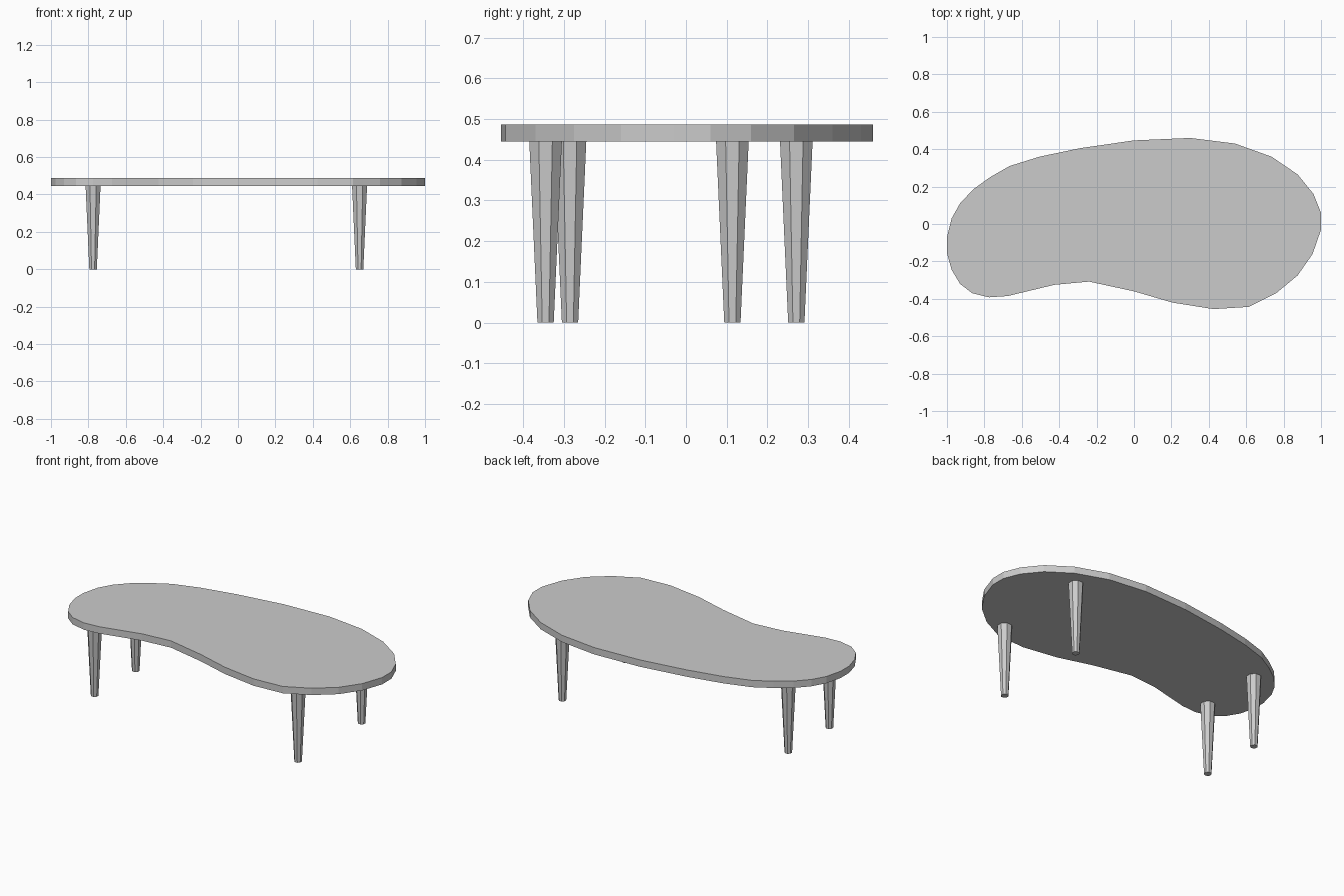
import bpy
import bmesh
from math import cos, pi
from mathutils import Matrix, Vector

cube = bpy.data.objects.get("Cube")
if cube:
    bpy.data.objects.remove(cube, do_unlink=True)

TOP_HEIGHT = 0.487
UNDERSIDE = 0.445
LEG_SIDES = 8


def make_material(name, colour):
    material = bpy.data.materials.new(name)
    material.use_nodes = True
    material.diffuse_color = colour
    material.node_tree.nodes["Principled BSDF"].inputs["Base Color"].default_value = colour
    return material


def finish_object(name, bm, material):
    """Turn a bmesh into a flat-shaded scene object."""
    bmesh.ops.recalc_face_normals(bm, faces=bm.faces)
    mesh = bpy.data.meshes.new(name)
    bm.to_mesh(mesh)
    bm.free()
    mesh.materials.append(material)
    part = bpy.data.objects.new(name, mesh)
    bpy.context.collection.objects.link(part)
    return part


def make_slab(name, outline, bottom, top, material):
    """Extrude a flat outline upward into a slab."""
    bm = bmesh.new()
    face = bm.faces.new([bm.verts.new((x, y, bottom)) for x, y in outline])
    extruded = bmesh.ops.extrude_face_region(bm, geom=[face], use_keep_orig=True)
    raised = [item for item in extruded["geom"] if isinstance(item, bmesh.types.BMVert)]
    bmesh.ops.translate(bm, verts=raised, vec=Vector((0, 0, top - bottom)))
    return finish_object(name, bm, material)


def make_leg(name, x, y, material):
    """Tapered octagonal leg with flat sides facing the axes."""
    corner = 1 / cos(pi / LEG_SIDES)
    place = Matrix.Translation((x, y, UNDERSIDE / 2)) @ Matrix.Rotation(pi / LEG_SIDES, 4, "Z")
    bm = bmesh.new()
    bmesh.ops.create_cone(bm, cap_ends=True, segments=LEG_SIDES,
                          radius1=0.02 * corner, radius2=0.04 * corner,
                          depth=UNDERSIDE, matrix=place)
    return finish_object(name, bm, material)


grey = make_material("plain grey", (0.6, 0.6, 0.6, 1))

# Kidney-shaped table top, clockwise from the narrow end
kidney = [
    (-1, -.07), (-.975, .03), (-.93, .11), (-.86, .185), (-.77, .25), (-.665, .31),
    (-.505, .36), (-.29, .405), (0, .447), (.3, .46), (.54, .43), (.735, .36),
    (.875, .265), (.96, .16), (1, .06), (1, -.03), (.955, -.16), (.875, -.275),
    (.76, -.37), (.615, -.443), (.425, -.455), (.205, -.42), (0, -.36), (-.24, -.308),
    (-.425, -.325), (-.675, -.385), (-.775, -.392), (-.865, -.37), (-.93, -.32),
    (-.975, -.245), (-1, -.155),
]
make_slab("table_top", kidney, UNDERSIDE, TOP_HEIGHT, grey)

# Four legs, a pair under each end
legs = {
    "front_right_leg": (-.775, -.285),
    "back_right_leg": (-.775, .114),
    "front_left_leg": (.65, -.345),
    "back_left_leg": (.65, .271),
}
for leg_name, (leg_x, leg_y) in legs.items():
    make_leg(leg_name, leg_x, leg_y, grey)
